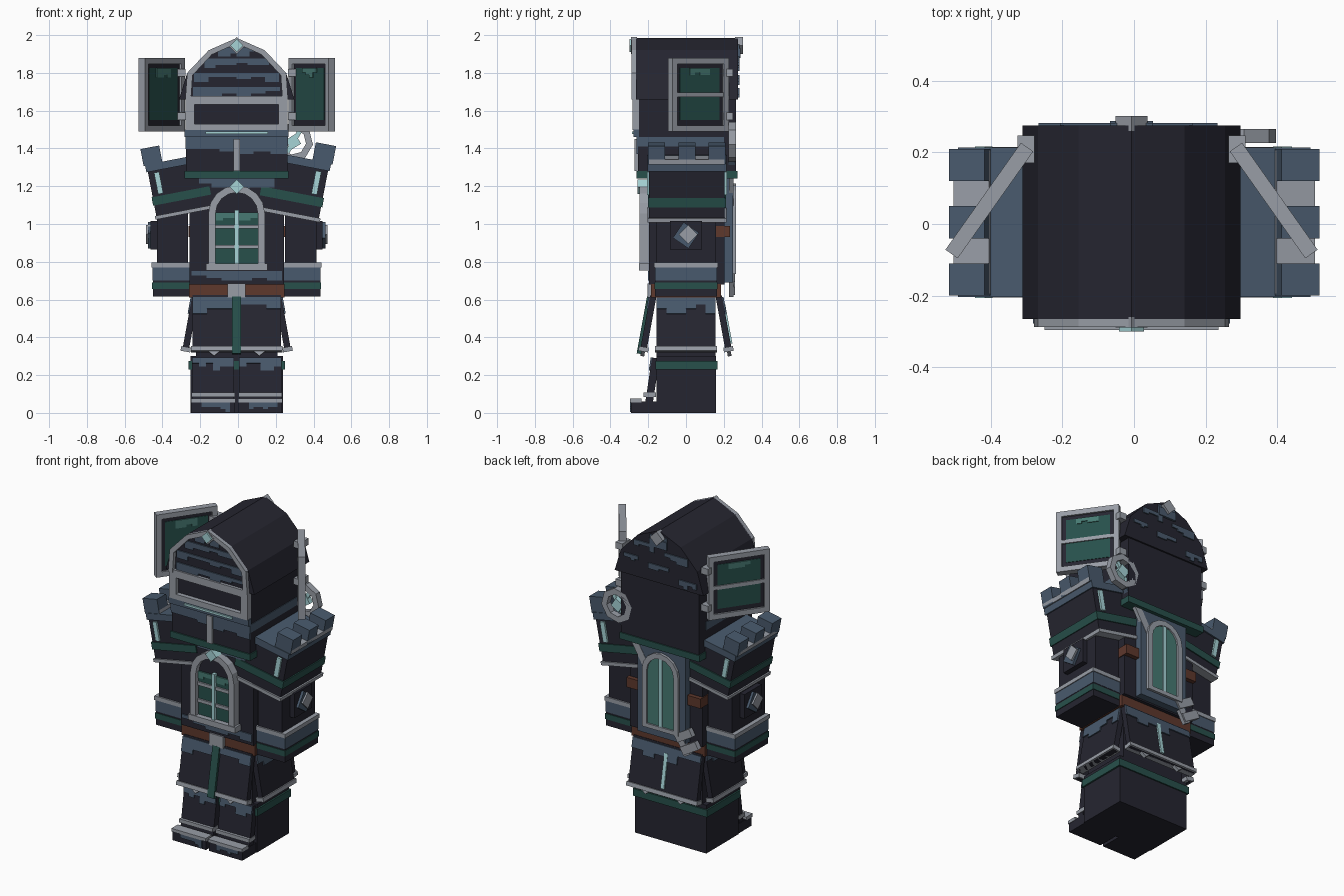
import bpy, bmesh, random
from math import pi, sin, cos, atan2, hypot
from mathutils import Matrix, Vector

random.seed(4)
if "Cube" in bpy.data.objects:
    bpy.data.objects.remove(bpy.data.objects["Cube"])
CENTRE = Matrix.Translation((-0.007, 0, 0))
I = Matrix.Identity(4)


def material(name, code):
    col = []
    for i in (0, 2, 4):
        c = int(code[i:i + 2], 16) / 255
        col.append(((c + 0.055) / 1.055) ** 2.4 if c > 0.04 else c / 12.92)
    m = bpy.data.materials.new(name)
    m.use_nodes = True
    m.diffuse_color = (*col, 1)
    m.node_tree.nodes["Principled BSDF"].inputs["Base Color"].default_value = (*col, 1)
    return m


DARK = material("dark_stone", "252530")
SLATE = material("slate_blue", "495a6d")
GREY = material("pale_grey", "989da6")
GREEN = material("deep_green", "27504b")
TEAL = material("teal_glass", "477a73")
CYAN = material("pale_cyan", "a6d3d6")
BROWN = material("brown_leather", "5e382c")


def move(x, y, z):
    return Matrix.Translation((x, y, z))


def turn(angle, axis="Z"):
    return Matrix.Rotation(angle, 4, axis)


def prism(name, polys, y0, y1, mat, M=I):
    """Extrude x-z polygons along y into one object."""
    bm = bmesh.new()
    for poly in polys:
        a = [bm.verts.new((x, y0, z)) for x, z in poly]
        b = [bm.verts.new((x, y1, z)) for x, z in poly]
        bm.faces.new(a)
        bm.faces.new(b[::-1])
        for i in range(len(a)):
            j = (i + 1) % len(a)
            bm.faces.new((a[j], a[i], b[i], b[j]))
    bmesh.ops.recalc_face_normals(bm, faces=bm.faces)
    bm.transform(CENTRE @ M)
    me = bpy.data.meshes.new(name)
    bm.to_mesh(me)
    bm.free()
    me.materials.append(mat)
    ob = bpy.data.objects.new(name, me)
    bpy.context.scene.collection.objects.link(ob)
    return ob


def box(name, x0, x1, y0, y1, z0, z1, mat, M=I):
    return prism(name, [[(x0, z0), (x1, z0), (x1, z1), (x0, z1)]], y0, y1, mat, M)


def block(name, w, d, z0, z1, mat, M=I):
    return box(name, -w, w, -d, d, z0, z1, mat, M)


def band(name, outer, inner, y0, y1, mat, M=I, closed=False):
    n = len(outer)
    polys = [[outer[i], outer[(i + 1) % n], inner[(i + 1) % n], inner[i]]
             for i in range(n if closed else n - 1)]
    return prism(name, polys, y0, y1, mat, M)


def arch(w, z0, z1, n=8):
    curve = [(w * cos(pi * i / n), z1 - w + w * sin(pi * i / n)) for i in range(n + 1)]
    return [(w, z0)] + curve + [(-w, z0)]


def patch(name, x0, x1, top, h, y, mat=SLATE, M=I, n=6):
    """Worn paint plate with a stepped lower edge."""
    pts = [(x1, top), (x0, top)]
    for i in range(n):
        z = top - h * random.choice((0.45, 0.7, 1))
        pts += [(x0 + (x1 - x0) * (i + k) / n, z) for k in (0, 1)]
    return prism(name, [pts], y - 0.005, y + 0.003, mat, M)


def diamond(name, x, z, r, y0, y1, mat, M=I):
    return prism(name, [[(x + r, z), (x, z + r), (x - r, z), (x, z - r)]], y0, y1, mat, M)


BACK = turn(pi)
# legs and feet
box("leg_block", -0.245, 0.245, -0.155, 0.16, 0, 0.3, DARK)
box("leg_band", -0.255, 0.255, -0.162, 0.168, 0.23, 0.275, GREEN)
for s in (-1, 1):
    side = "left" if s > 0 else "right"
    foot = move(s * 0.125, 0, 0)
    shin = foot @ move(0, -0.16, 0.29) @ turn(-0.15, "X")
    block("shin_" + side, 0.112, 0.02, -0.27, 0, DARK, shin)
    patch("shin_wear_" + side, -0.11, 0.11, 0, 0.07, -0.022, M=shin)
    box("foot_" + side, -0.115, 0.115, -0.29, -0.15, 0, 0.06, DARK, foot)
    patch("toe_wear_" + side, -0.06, 0.09, 0.055, 0.05, -0.292, M=foot)
    box("toe_trim_" + side, -0.118, 0.118, -0.297, -0.235, 0.055, 0.075, GREY, foot)
    box("ankle_trim_" + side, -0.115, 0.115, -0.225, -0.16, 0.085, 0.108, GREY, foot)

# skirt of four flared panels
block("hip_core", 0.215, 0.155, 0.28, 0.64, DARK)
for k, (name, half, dist) in enumerate((("front", 0.235, 0.175), ("left", 0.155, 0.22),
                                        ("back", 0.235, 0.175), ("right", 0.155, 0.22))):
    M = turn(k * pi / 2) @ move(0, -dist, 0.61) @ turn(-0.18, "X")
    block("skirt_" + name, half, 0.017, -0.29, 0.01, DARK, M)
    block("skirt_trim_" + name, half + 0.008, 0.026, -0.29, -0.265, GREY, M)
    patch("skirt_wear_" + name, -half, half, 0, 0.09, -0.019, M=M)
    if k == 0:
        box("skirt_ribbon", -0.024, 0.024, -0.032, 0, -0.305, 0, GREEN, M)
    if k == 2:
        box("skirt_back_line", -0.012, 0.012, -0.026, 0, -0.25, -0.04, CYAN, M)
    if k % 2 == 0:
        for s in (-1, 1):
            prism("skirt_point", [[(s * 0.09, -0.29), (s * 0.15, -0.29), (s * 0.12, -0.315)]],
                  -0.01, 0.01, GREY, M)

# belt and torso
box("belt", -0.252, 0.252, -0.185, 0.185, 0.612, 0.682, BROWN)
box("buckle", -0.048, 0.048, -0.205, -0.17, 0.61, 0.685, GREY)
box("torso", -0.25, 0.25, -0.195, 0.205, 0.68, 1.26, DARK)
patch("torso_wear_low", -0.24, 0.24, 0.75, 0.05, -0.197)
patch("torso_wear_high", -0.2, 0.2, 1.25, 0.08, -0.197)
box("back_strap", -0.255, 0.255, 0.15, 0.232, 0.93, 0.99, BROWN)

# front window
prism("window_upper", [arch(0.13, 0.79, 1.19)], -0.213, -0.19, DARK)
box("window_glass", -0.115, 0.115, -0.218, -0.19, 0.79, 1.06, GREEN)
patch("window_shine", -0.11, 0.11, 1.06, 0.06, -0.219, TEAL)
band("window_frame", arch(0.15, 0.785, 1.205), arch(0.112, 0.785, 1.167), -0.245, -0.19, GREY)
box("window_sill", -0.163, 0.163, -0.25, -0.19, 0.755, 0.79, GREY)
box("window_mullion", -0.011, 0.011, -0.235, -0.2, 0.79, 1.075, CYAN)
for z in (0.88, 0.985):
    box("window_bar", -0.112, 0.112, -0.229, -0.2, z - 0.01, z + 0.01, GREY)
diamond("window_gem", 0, 1.197, 0.038, -0.258, -0.2, CYAN)

# back plate with arched window
box("back_plate", -0.165, 0.165, 0.2, 0.25, 0.69, 1.26, SLATE)
prism("back_glass", [arch(0.11, 0.76, 1.2)], 0.24, 0.256, TEAL)
band("back_frame", arch(0.125, 0.75, 1.215), arch(0.092, 0.75, 1.182), 0.24, 0.266, GREY)
box("back_mullion", -0.012, 0.012, 0.24, 0.264, 0.76, 1.18, CYAN)
box("back_sill", -0.125, 0.125, 0.24, 0.266, 0.735, 0.76, GREY)

# large key slung behind the body
key = move(0.3, 0.24, 1.435) @ turn(0.534, "Y")
rings = [[(r * cos((i + 0.5) * pi / 4), r * sin((i + 0.5) * pi / 4)) for i in range(8)]
         for r in (0.105, 0.068)]
band("key_ring", rings[0], rings[1], -0.014, 0.025, GREY, key, True)
diamond("key_gem", 0, 0, 0.042, -0.012, 0.02, CYAN, turn(0) @ key @ turn(-0.3, "Y"))
block("key_gem_stem", 0.012, 0.008, -0.08, 0.08, CYAN, key)
box("key_collar", -0.035, 0.035, -0.015, 0.02, -0.14, -0.1, SLATE, key)
block("key_shaft", 0.022, 0.012, -0.94, -0.1, GREY, key)
for z in (-0.93, -0.85):
    box("key_tooth", -0.1, 0.02, -0.012, 0.02, z, z + 0.05, GREY, key)

# arms and shoulder towers
for s in (-1, 1):
    side = "left" if s > 0 else "right"
    arm = move(s * 0.34, 0, 0)
    block("arm_" + side, 0.083, 0.16, 0.75, 1.12, DARK, arm)
    block("cuff_" + side, 0.103, 0.163, 0.615, 0.78, DARK, arm)
    block("cuff_slate_" + side, 0.105, 0.165, 0.7, 0.77, SLATE, arm)
    block("cuff_band_" + side, 0.107, 0.167, 0.655, 0.69, GREEN, arm)
    block("cuff_trim_" + side, 0.11, 0.17, 0.77, 0.795, GREY, arm)
    out = turn(s * pi / 2)
    box("elbow_pad_" + side, -0.085, 0.085, -0.455, -0.4, 0.865, 1.015, DARK, out)
    box("elbow_core_" + side, -0.05, 0.05, -0.47, -0.44, 0.89, 0.99, SLATE,
        out @ move(0, 0, 0.94) @ turn(0.6, "Y") @ move(0, 0, -0.94))
    diamond("elbow_gem_" + side, 0.012, 0.945, 0.05, -0.48, -0.44, GREY, out)

    size = 1.08 if s > 0 else 1.0
    M = move(s * 0.303, 0.005, 1.2) @ turn(s * 0.19, "Y") @ Matrix.Diagonal((size, 1, size, 1))
    block("shoulder_" + side, 0.15, 0.2, -0.14, 0.13, DARK, M)
    block("shoulder_trim_" + side, 0.158, 0.21, -0.15, -0.13, GREY, M)
    block("shoulder_band_" + side, 0.156, 0.207, -0.075, -0.03, GREEN, M)
    block("shoulder_top_" + side, 0.158, 0.209, 0.105, 0.145, SLATE, M)
    lo, hi = sorted((s * 0.065, s * 0.166))
    box("walkway_" + side, lo, hi, -0.2, 0.2, 0.14, 0.165, GREY, M)
    for y in (-0.16, 0, 0.16):
        box("merlon_" + side, lo, hi, y - 0.045, y + 0.045, 0.14, 0.232, SLATE, M)
    for y in (-0.206, 0.206):
        box("arrow_slit_" + side, s * 0.105 - 0.014, s * 0.105 + 0.014,
            y - 0.006, y + 0.006, -0.02, 0.095, CYAN, M)

# head
box("head", -0.268, 0.268, -0.255, 0.265, 1.24, 1.68, DARK)
box("neck_band", -0.275, 0.275, -0.263, 0.272, 1.24, 1.28, GREEN)
box("jaw_slate", -0.272, 0.272, -0.262, 0.2, 1.41, 1.46, SLATE)
patch("jaw_wear", -0.27, 0.27, 1.42, 0.05, -0.257)
box("jaw_strip", -0.018, 0.018, -0.272, -0.25, 1.28, 1.45, GREY)
box("visor_ledge", -0.275, 0.275, -0.278, -0.25, 1.46, 1.5, SLATE)
box("visor_glow", -0.165, 0.165, -0.287, -0.27, 1.477, 1.49, CYAN)
for x0, x1, z0, z1 in ((-0.27, 0.27, 1.498, 1.53), (-0.27, 0.27, 1.632, 1.678),
                       (-0.27, -0.222, 1.53, 1.632), (0.222, 0.27, 1.53, 1.632)):
    box("visor_frame", x0, x1, -0.283, -0.25, z0, z1, GREY)

# roof and gables
half = [(0.305, 1.66), (0.262, 1.8), (0.148, 1.92), (0, 1.985)]
roof = half + [(-x, z) for x, z in half[-2::-1]]
prism("roof", [roof], -0.265, 0.275, DARK)
trim = [(min(max(x, -0.272), 0.272), z) for x, z in roof]
band("roof_arch_trim", trim, [(x * 0.89, 1.66 + (z - 1.66) * 0.91) for x, z in trim],
     -0.288, -0.26, GREY)
for z, w in ((1.69, 0.23), (1.765, 0.225), (1.84, 0.17), (1.9, 0.1)):
    patch("gable_slat", -w, w, z + 0.035, 0.048, -0.267)
for x, z, w in ((-0.1, 1.87, 0.07), (0.12, 1.84, 0.08), (-0.19, 1.77, 0.05),
                (0.0, 1.75, 0.07), (0.2, 1.7, 0.06), (0.0, 1.93, 0.06)):
    patch("back_wear", x - w, x + w, z + 0.02, 0.05, -0.277, M=BACK, n=4)
diamond("front_crest_mount", 0, 1.945, 0.045, -0.29, -0.26, GREY)
diamond("front_crest_gem", 0, 1.945, 0.035, -0.3, -0.26, CYAN)
box("back_crest_mount", -0.06, 0.06, 0.27, 0.288, 1.88, 1.93, SLATE)
diamond("back_crest", 0, 1.945, 0.045, 0.26, 0.302, GREY)

# open shutters
for s in (-1, 1):
    side = "left" if s > 0 else "right"
    M = move(s * 0.292, 0.215, 0) @ turn(atan2(-0.3, s * 0.212))
    L = 0.366
    box("shutter_back_" + side, 0.02, L - 0.02, -0.009, 0.009, 1.51, 1.86, DARK, M)
    box("shutter_glass_" + side, 0.055, L - 0.055, -0.012, 0.012, 1.55, 1.825, GREEN, M)
    for f in (-1, 1):
        patch("shutter_shine_" + side, 0.12, 0.25, 1.825, 0.05, f * 0.0135, TEAL, M, 4)
    for x0, x1, z0, z1 in ((0, L, 1.49, 1.522), (0, L, 1.848, 1.88),
                           (0, 0.032, 1.52, 1.85), (L - 0.032, L, 1.52, 1.85)):
        box("shutter_frame_" + side, x0, x1, -0.021, 0.021, z0, z1, GREY, M)
    y0, y1 = sorted((0, s * 0.019))
    box("shutter_bar_" + side, 0.03, L - 0.03, y0, y1, 1.672, 1.695, GREY, M)
    for z in (1.57, 1.8):
        box("hinge_" + side, s * 0.295 - 0.024, s * 0.295 + 0.024, 0.17, 0.248,
            z - 0.02, z + 0.02, GREY)
